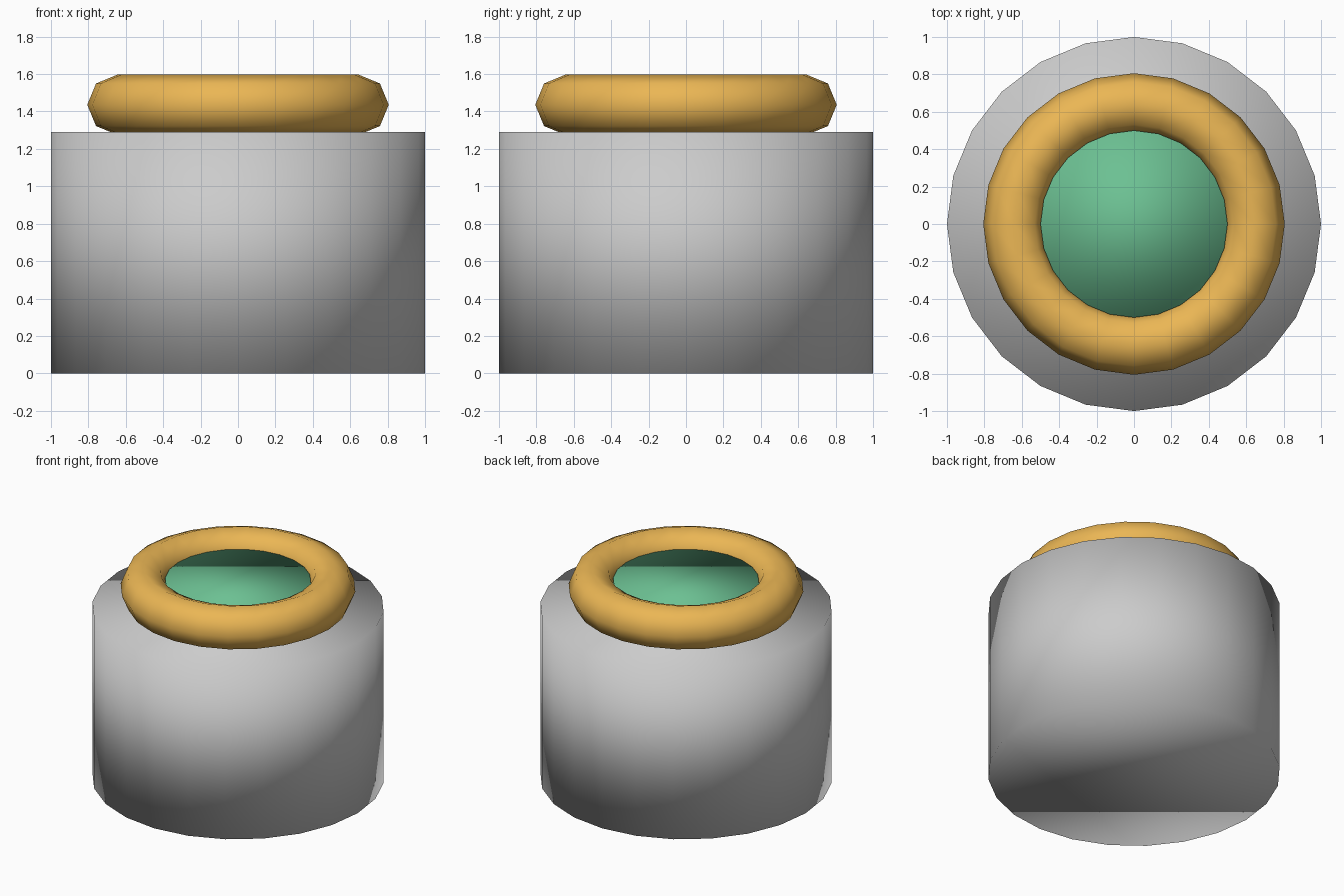
import bpy

if "Cube" in bpy.data.objects:
    bpy.data.objects.remove(bpy.data.objects["Cube"])


def paint(obj, name, rgb):
    mat = bpy.data.materials.new(name)
    mat.diffuse_color = (*rgb, 1)
    mat.use_nodes = True
    mat.node_tree.nodes["Principled BSDF"].inputs["Base Color"].default_value = mat.diffuse_color
    obj.data.materials.append(mat)


def cylinder(name, radius, z0, z1):
    bpy.ops.mesh.primitive_cylinder_add(vertices=24, radius=radius, depth=z1 - z0,
                                        location=(0, 0, (z0 + z1) / 2))
    obj = bpy.context.object
    obj.name = name
    bpy.ops.object.shade_smooth()
    return obj


# Drum-shaped body
cylinder("body", 1.0, 0, 1.29)

# Rounded rim resting on the body
bpy.ops.mesh.primitive_torus_add(major_segments=24, minor_segments=8, major_radius=0.645,
                                 minor_radius=0.161, location=(0, 0, 1.436))
rim = bpy.context.object
rim.name = "rim"
bpy.ops.object.shade_smooth()
paint(rim, "gold", (0.83, 0.47, 0.09))

# Green disc filling the rim
disc = cylinder("filling", 0.5, 1.28, 1.493)
paint(disc, "green", (0.15, 0.53, 0.29))
